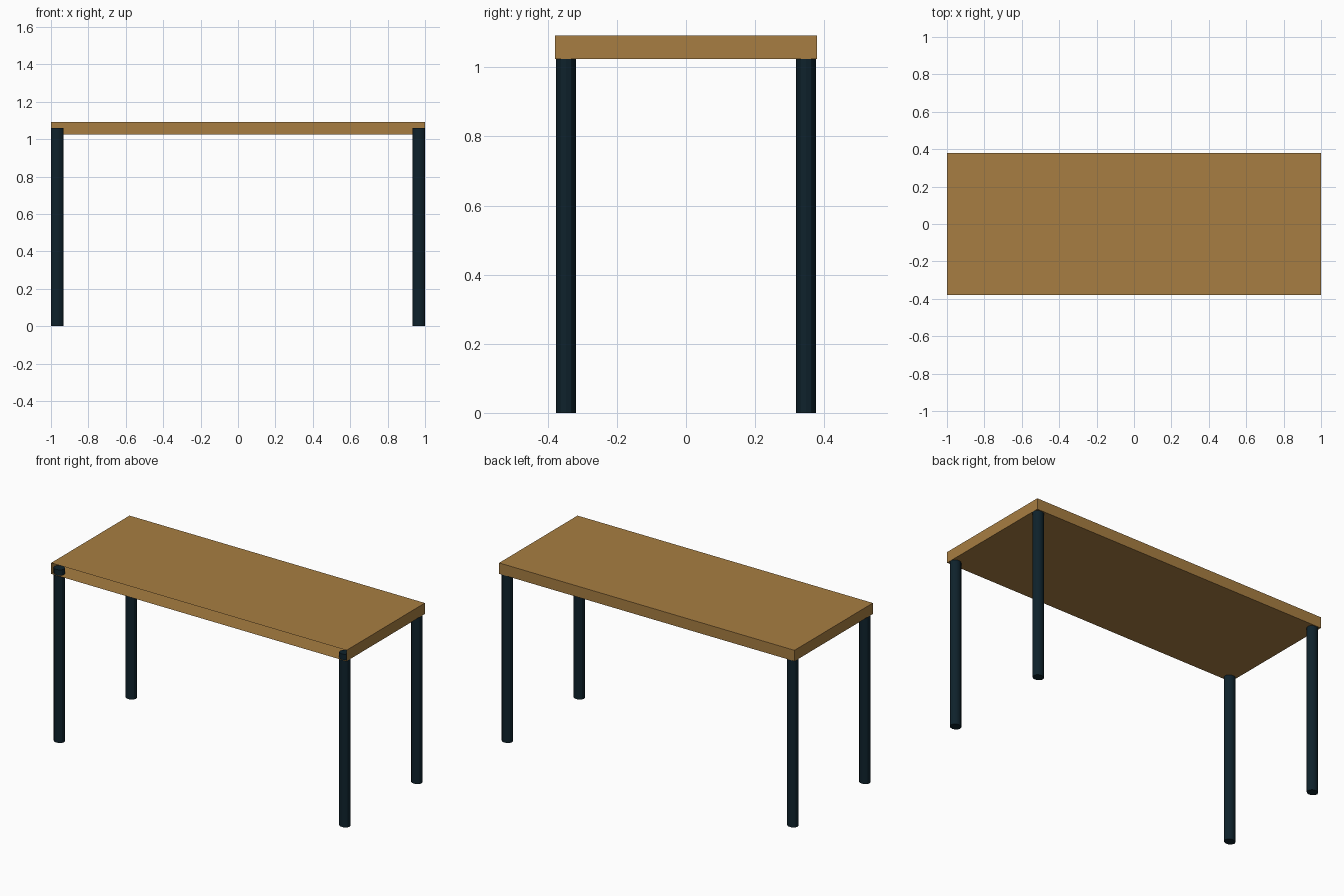
import bpy, bmesh

if "Cube" in bpy.data.objects:
    bpy.data.objects.remove(bpy.data.objects["Cube"])

def material(name, rgb):
    m = bpy.data.materials.new(name)
    m.diffuse_color = (*rgb, 1)
    m.use_nodes = True
    m.node_tree.nodes["Principled BSDF"].inputs["Base Color"].default_value = m.diffuse_color
    return m

wood = material("wood brown", (0.39, 0.208, 0.054))
metal = material("dark blue metal", (0.0045, 0.016, 0.025))

# Table top: hollow slab, open along the front edge
bpy.ops.mesh.primitive_cube_add(size=1, location=(0, 0, 1.058))
top = bpy.context.object
top.name = "table_top"
top.scale = (2.0, 0.758, 0.067)
bpy.ops.object.transform_apply(location=False, rotation=False, scale=True)
top.data.materials.append(wood)
bm = bmesh.new()
bm.from_mesh(top.data)
front = [f for f in bm.faces if f.normal.y < -0.9]
bmesh.ops.delete(bm, geom=front, context='FACES_ONLY')
bm.to_mesh(top.data)
bm.free()

# Four slim round legs, ending inside the slab
LEG_TOP = 1.059
for side, sx in (("left", -1), ("right", 1)):
    for end, sy in (("front", -1), ("back", 1)):
        bpy.ops.mesh.primitive_cylinder_add(
            vertices=12, radius=1, depth=LEG_TOP,
            location=(sx * 0.967, sy * 0.3475, LEG_TOP / 2))
        leg = bpy.context.object
        leg.name = f"{end}_{side}_leg"
        leg.scale = (0.033, 0.0287, 1)
        bpy.ops.object.transform_apply(location=False, rotation=False, scale=True)
        leg.data.materials.append(metal)
        bpy.ops.object.shade_smooth_by_angle()
